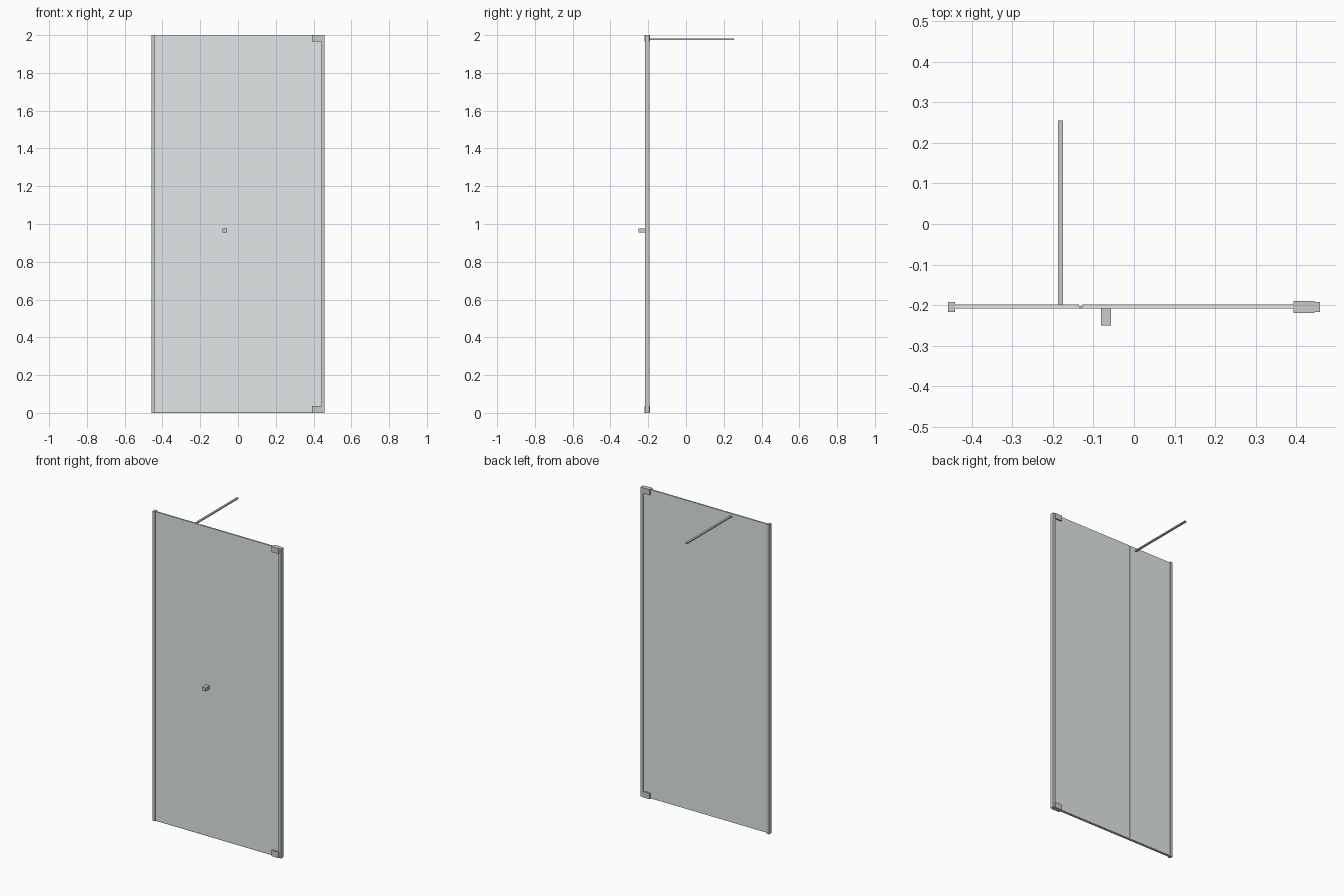
import bpy

if "Cube" in bpy.data.objects:
    bpy.data.objects.remove(bpy.data.objects["Cube"])

# Translucent glass
glass = bpy.data.materials.new("clear_glass")
glass.diffuse_color = (0.75, 0.8, 0.8, 0.4)
glass.use_nodes = True
glass.node_tree.nodes["Principled BSDF"].inputs["Base Color"].default_value = glass.diffuse_color


def box(name, x, y, z, mat=None):
    """Box from (min, max) ranges on each axis."""
    bpy.ops.mesh.primitive_cube_add(
        size=1, location=[(a + b) / 2 for a, b in (x, y, z)])
    ob = bpy.context.object
    ob.name = name
    ob.scale = [b - a for a, b in (x, y, z)]
    bpy.ops.object.transform_apply(location=False, rotation=False, scale=True)
    if mat:
        ob.data.materials.append(mat)
    return ob


GLASS_Y = (-0.209, -0.199)

# Glass panels: narrow fixed panel and wide door
box("fixed_panel", (-0.444, -0.136), GLASS_Y, (0.005, 1.997), glass)
box("door_panel", (-0.127, 0.442), GLASS_Y, (0.005, 1.997), glass)

# Seals between the panels and along the floor
box("vertical_seal", (-0.136, -0.127), (-0.207, -0.203), (0.005, 1.997), glass)
box("floor_seal", (-0.443, 0.441), (-0.209, -0.204), (0.0, 0.005))

# Wall profiles on both sides
for side, s in (("left", -1), ("right", 1)):
    x = sorted((s * 0.442, s * 0.459))
    box(side + "_wall_profile", x, (-0.217, -0.193), (0.0, 2.0))

# Pivot hinges at the top and bottom door corners
for name, z in (("bottom_hinge", (0.0, 0.037)), ("top_hinge", (1.965, 2.0))):
    box(name, (0.393, 0.445), (-0.22, -0.19), z)

# Door knob
box("door_knob", (-0.082, -0.057), (-0.251, -0.209), (0.954, 0.977))

# Stabilising bar reaching back to the wall
box("support_bar", (-0.188, -0.175), (-0.202, 0.255), (1.974, 1.982))
